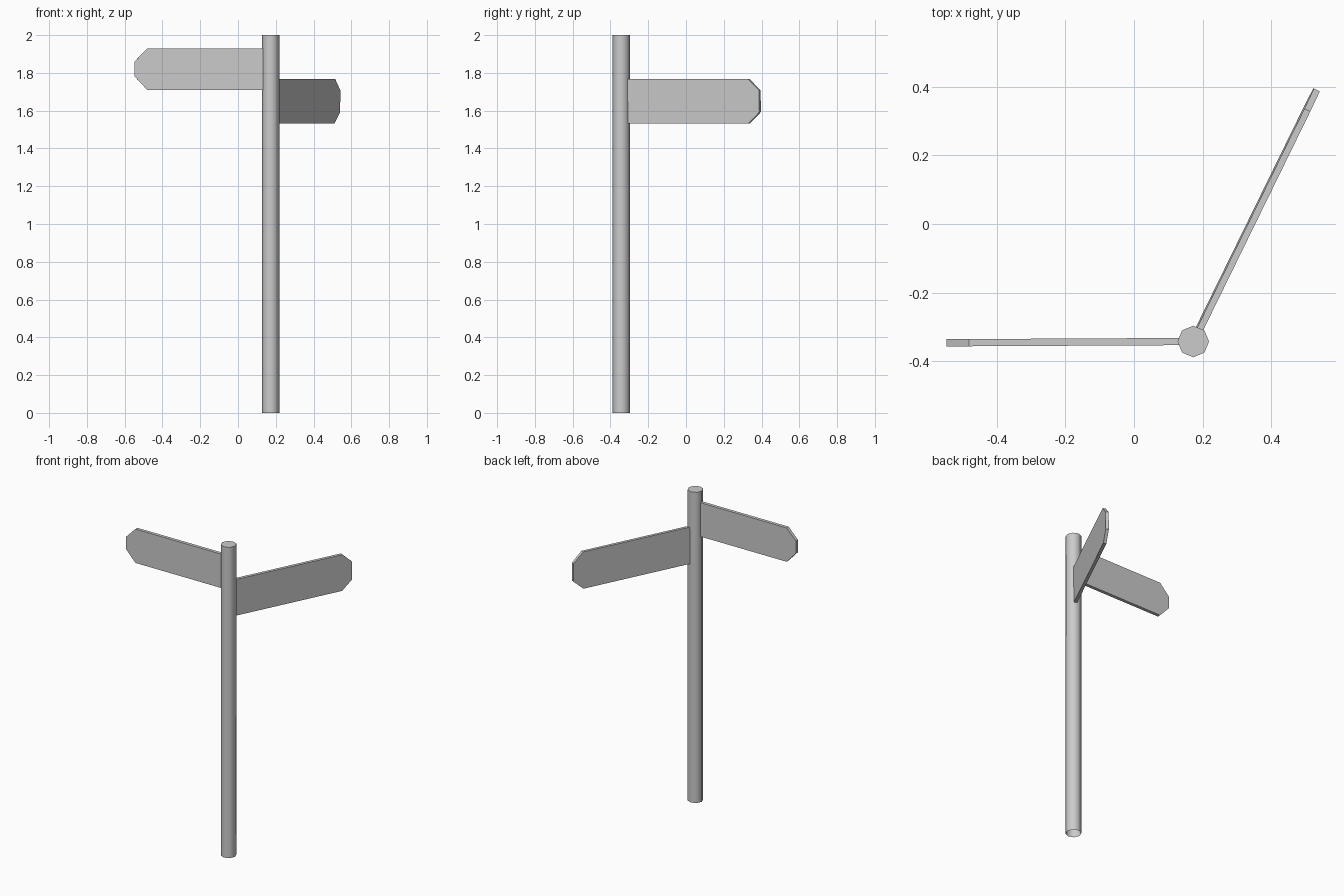
import bpy, bmesh, math
from mathutils import Matrix

if "Cube" in bpy.data.objects:
    bpy.data.objects.remove(bpy.data.objects["Cube"])

PX, PY = 0.173, -0.343  # post centre


def add_object(name, bm):
    bmesh.ops.recalc_face_normals(bm, faces=bm.faces)
    me = bpy.data.meshes.new(name)
    bm.to_mesh(me)
    bm.free()
    ob = bpy.data.objects.new(name, me)
    bpy.context.collection.objects.link(ob)
    return ob


def sign(name, start, length, z0, z1, tip0, tip1, chamfer, thick, angle, lean=0):
    """Flat board with a clipped outer end, pointing away from the post."""
    mid = (z0 + z1) / 2
    profile = [(start, z0), (length - chamfer, z0), (length, tip0),
               (length, tip1), (length - chamfer, z1), (start, z1)]
    bm = bmesh.new()
    face = bm.faces.new([bm.verts.new((x, -thick / 2, z - mid)) for x, z in profile])
    ext = bmesh.ops.extrude_face_region(bm, geom=[face])
    verts = [v for v in ext["geom"] if isinstance(v, bmesh.types.BMVert)]
    bmesh.ops.translate(bm, verts=verts, vec=(0, thick, 0))
    ob = add_object(name, bm)
    ob.matrix_world = (Matrix.Translation((PX, PY, mid))
                       @ Matrix.Rotation(math.radians(angle), 4, 'Z')
                       @ Matrix.Rotation(math.radians(lean), 4, 'X'))
    return ob


# Eight-sided post, smooth around, capped on top and open underneath
bm = bmesh.new()
bmesh.ops.create_cone(bm, cap_ends=True, segments=8, radius1=0.046, radius2=0.046, depth=2.0)
bottom = [f for f in bm.faces if all(v.co.z < 0 for v in f.verts)]
bmesh.ops.delete(bm, geom=bottom, context='FACES_ONLY')
for f in bm.faces:
    f.smooth = len(f.verts) == 4
for e in bm.edges:
    e.smooth = abs(e.verts[0].co.z - e.verts[1].co.z) > 1
post = add_object("post", bm)
post.location = (PX, PY, 1.0)

# Two direction boards
sign("upper_sign", 0.028, 0.72, 1.71, 1.928, 1.781, 1.861, 0.066, 0.021, 180.3)
sign("lower_sign", 0.028, 0.818, 1.533, 1.768, 1.592, 1.707, 0.065, 0.019, 63.9, 1)
